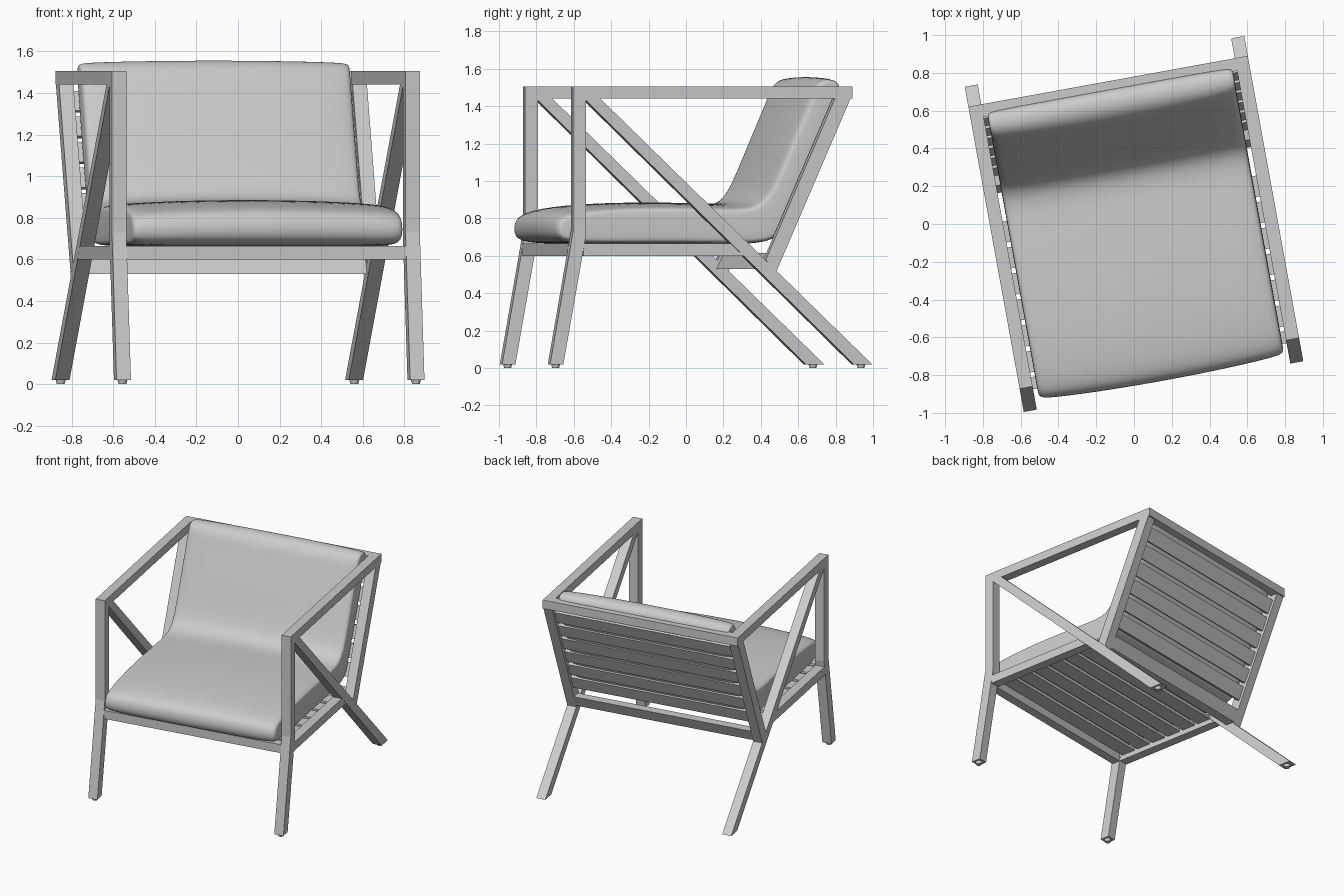
import bpy, bmesh, math
from mathutils import Matrix

if "Cube" in bpy.data.objects:
    bpy.data.objects.remove(bpy.data.objects["Cube"])

TURN = Matrix.Rotation(math.radians(10.3), 4, 'Z')   # whole chair is turned slightly
XI, XO = 0.682, 0.752                                # inner / outer face of side frames


def finish(name, bm):
    bmesh.ops.recalc_face_normals(bm, faces=bm.faces)
    bm.transform(TURN)
    me = bpy.data.meshes.new(name)
    bm.to_mesh(me)
    bm.free()
    ob = bpy.data.objects.new(name, me)
    bpy.context.collection.objects.link(ob)
    return ob


def prism(name, yz, x0, x1):
    """Extrude a side-view outline across x."""
    bm = bmesh.new()
    a = [bm.verts.new((x0, y, z)) for y, z in yz]
    b = [bm.verts.new((x1, y, z)) for y, z in yz]
    bm.faces.new(a)
    bm.faces.new(b[::-1])
    n = len(yz)
    for i in range(n):
        j = (i + 1) % n
        bm.faces.new((a[i], b[i], b[j], a[j]))
    return finish(name, bm)


def rect(y0, y1, z0, z1):
    return [(y0, z0), (y1, z0), (y1, z1), (y0, z1)]


# Side frames: bent front leg, arm rail, diagonal rear leg, back post, seat rail
side_parts = {
    "front_leg": [(-.75, 1.505), (-.68, 1.505), (-.68, .71), (-.803, .02), (-.875, .02), (-.75, .73)],
    "arm_rail": rect(-.68, .768, 1.44, 1.505),
    "diagonal_rear_leg": [(-.69, 1.44), (-.602, 1.44), (.875, .02), (.775, .02)],
    "back_post": [(.672, 1.44), (.757, 1.44), (.356, .519), (.296, .577)],
    "seat_side_rail": [(-.695, .60), (.175, .60), (.108, .665), (-.69, .665)],
}
for side, s in (("left", -1), ("right", 1)):
    for part, outline in side_parts.items():
        prism(f"{part}_{side}", outline, s * XI, s * XO)
    # Small round glides under the feet
    for end, y in (("front", -.839), ("rear", .82)):
        bm = bmesh.new()
        bmesh.ops.create_cone(bm, cap_ends=True, segments=16, radius1=.019, radius2=.024, depth=.02,
                              matrix=Matrix.Translation((s * (XI + XO) / 2, y, .01)))
        finish(f"{end}_glide_{side}", bm)

# Cross rails
prism("front_seat_rail", rect(-.765, -.70, .60, .665), -XI, XI)
prism("back_top_rail", rect(.70, .768, 1.44, 1.505), -XI, XI)
prism("back_bottom_rail", [(.29, .53), (.36, .53), (.40, .615), (.33, .615)], -XI, XI)

# Seat slats
for i in range(6):
    y = -.675 + i * .14
    prism(f"seat_slat_{i + 1}", rect(y, y + .112, .637, .66), -XI, XI)

# Back slats, following the lean of the posts
LEAN = .436
for i in range(6):
    z0 = .70 + i * .123
    z1 = z0 + .095
    y0, y1 = (.705 - LEAN * (1.44 - z) for z in (z0, z1))
    prism(f"back_slat_{i + 1}", [(y0, z0), (y0 + .025, z0 - .01), (y1 + .025, z1 - .01), (y1, z1)], -XI, XI)

# One-piece padded cushion: (upper y, z, lower y, z) pairs from seat front to back top
pairs = [(-.825, .785, -.825, .70), (-.765, .84, -.765, .662), (-.4, .865, -.4, .665),
         (.0, .862, .0, .665), (.2, .852, .27, .66), (.30, .885, .40, .69), (.36, .98, .455, .84),
         (.45, 1.2, .595, 1.13), (.55, 1.43, .695, 1.39), (.58, 1.51, .735, 1.48), (.63, 1.55, .71, 1.54)]
stations = [(-.66, -.03), (-.652, -.01), (-.61, .004), (-.35, .018), (0, .024),
            (.35, .018), (.61, .004), (.652, -.01), (.66, -.03)]
bm = bmesh.new()
rows = []
last = len(pairs) - 1
for x, b in stations:
    up, low = [], []
    for k, (uy, uz, ly, lz) in enumerate(pairs):
        d = math.hypot(uy - ly, uz - lz)
        ny, nz = (uy - ly) / d, (uz - lz) / d
        ey = -b if k == 0 else 0                      # bulge of the front edge
        ez = b * .5 if k == last else 0               # bulge of the top edge
        t = b * (.3 if k == last else 1)
        w = min(t, 0)
        up.append(bm.verts.new((x, uy + ny * t + ey, uz + nz * t + ez)))
        low.append(bm.verts.new((x, ly - ny * w + ey, lz - nz * w + ez)))
    rows.append((up, low))
for (u0, l0), (u1, l1) in zip(rows, rows[1:]):
    for k in range(last):
        bm.faces.new((u0[k], u1[k], u1[k + 1], u0[k + 1]))
        bm.faces.new((l0[k], l0[k + 1], l1[k + 1], l1[k]))
    for k in (0, last):
        bm.faces.new((u0[k], l0[k], l1[k], u1[k]))
for u, l in (rows[0], rows[-1]):
    for k in range(last):
        bm.faces.new((u[k], u[k + 1], l[k + 1], l[k]))
cushion = finish("seat_and_back_cushion", bm)
for p in cushion.data.polygons:
    p.use_smooth = True
sub = cushion.modifiers.new("soften", 'SUBSURF')
sub.levels = sub.render_levels = 3
